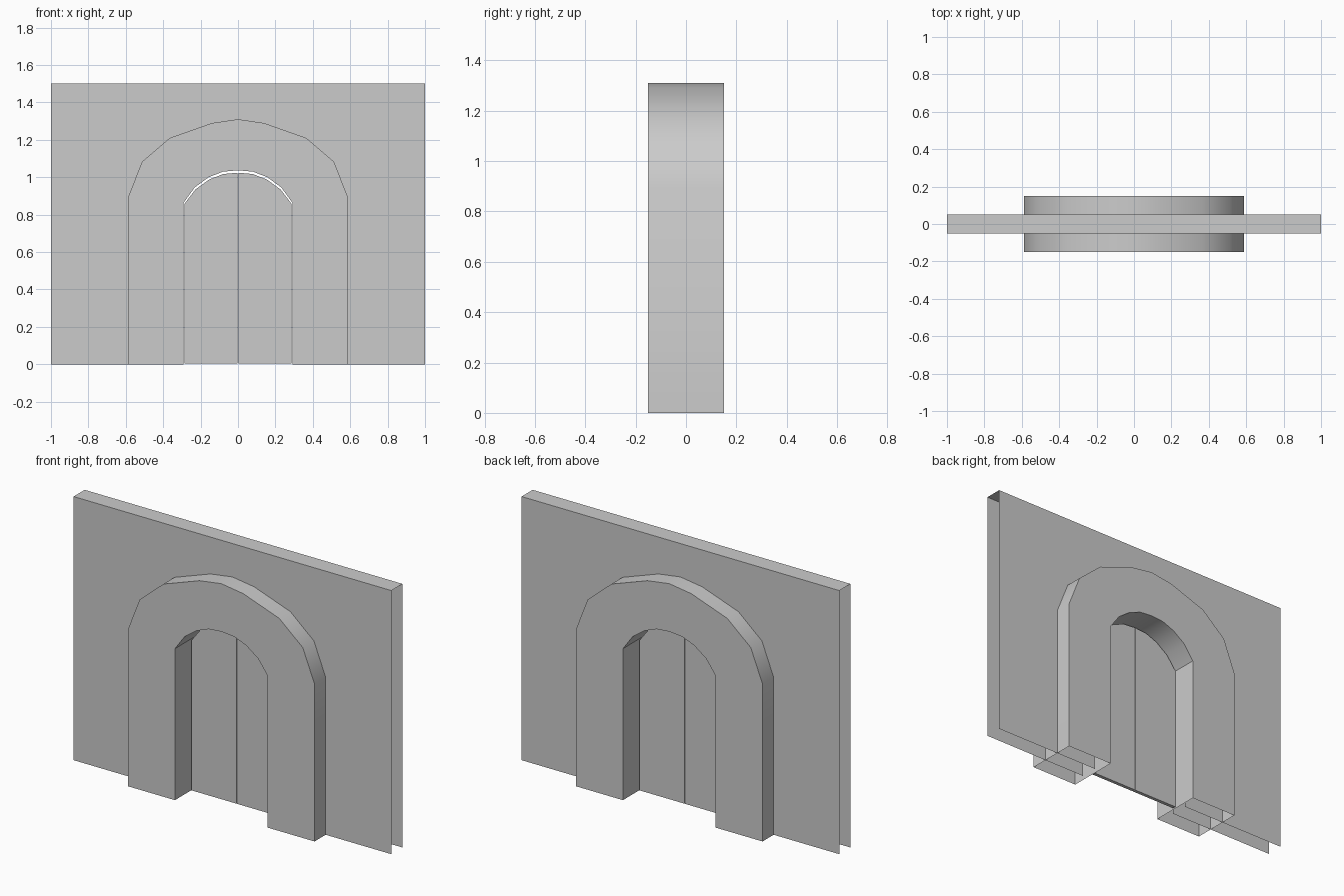
import bpy, bmesh

if "Cube" in bpy.data.objects:
    bpy.data.objects.remove(bpy.data.objects["Cube"])

# Right half outlines (x, z), from the floor up to the crown
OUTER = [(0.587, 0), (0.587, 0.895), (0.513, 1.083), (0.365, 1.21), (0.138, 1.29), (0, 1.31)]
INNER = [(0.292, 0), (0.292, 0.862), (0.232, 0.945), (0.157, 1.0), (0.08, 1.03), (0, 1.037)]
HOLE = [(0.32, 0), (0.32, 0.875), (0.255, 0.965), (0.17, 1.025), (0.085, 1.055), (0, 1.063)]
DOOR = [(0.286, 0.004), (0.286, 0.858), (0.228, 0.934), (0.154, 0.988), (0.079, 1.017), (0.002, 1.024)]


def mirrored(half):
    """Whole outline running from right foot over the crown to left foot."""
    return half + [(-x, z) for x, z in reversed(half[:-1])]


def finish(name, bm, smooth=False):
    bmesh.ops.recalc_face_normals(bm, faces=bm.faces)
    mesh = bpy.data.meshes.new(name)
    bm.to_mesh(mesh)
    bm.free()
    ob = bpy.data.objects.new(name, mesh)
    bpy.context.collection.objects.link(ob)
    if smooth:
        bpy.ops.object.select_all(action='DESELECT')
        ob.select_set(True)
        bpy.context.view_layer.objects.active = ob
        bpy.ops.object.shade_smooth_by_angle(angle=0.6)
    return ob


def row(bm, outline, y):
    return [bm.verts.new((x, y, z)) for x, z in outline]


def bridge(bm, a, b):
    for i in range(len(a) - 1):
        bm.faces.new((a[i], a[i + 1], b[i + 1], b[i]))


# Wall: front, back and top sheets, open at the ends and below
bm = bmesh.new()
outline = [(1, 0), (1, 1.5), (-1, 1.5), (-1, 0)] + mirrored(HOLE)[::-1]
front, back = row(bm, outline, -0.05), row(bm, outline, 0.05)
bm.faces.new(front)
bm.faces.new(back)
bm.faces.new((front[1], front[2], back[2], back[1]))
finish("wall", bm)

# Arched surround: hollow, open at the feet
bm = bmesh.new()
of, ob_ = (row(bm, mirrored(OUTER), y) for y in (-0.15, 0.15))
nf, nb = (row(bm, mirrored(INNER), y) for y in (-0.15, 0.15))
for a, b in ((of, ob_), (nf, nb), (of, nf), (ob_, nb)):
    bridge(bm, a, b)
finish("arch_surround", bm, smooth=True)

# Pair of thin door leaves
for side, name in ((1, "right_door"), (-1, "left_door")):
    bm = bmesh.new()
    leaf = [(side * x, z) for x, z in [(0.002, 0.004)] + DOOR]
    front, back = row(bm, leaf, -0.01), row(bm, leaf, 0.01)
    bm.faces.new(front)
    bm.faces.new(back)
    bridge(bm, front + front[:1], back + back[:1])
    finish(name, bm)
